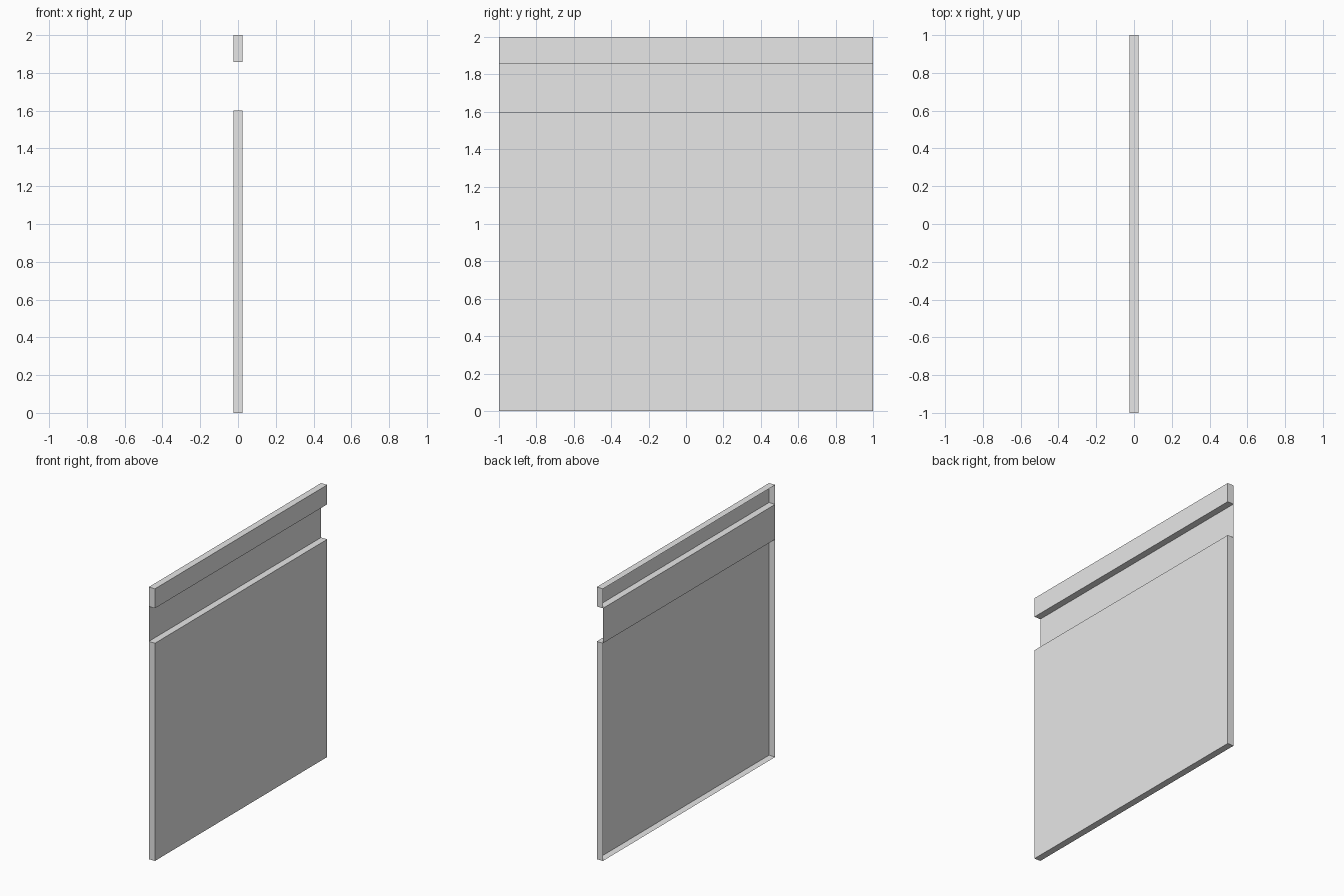
import bpy, bmesh
from mathutils import Matrix

if "Cube" in bpy.data.objects:
    bpy.data.objects.remove(bpy.data.objects["Cube"])

DEPTH = 0.05      # panel depth along x
WIDTH = 2.0       # panel width along y
LOW, HIGH, TOP = 1.6, 1.857, 2.0

grey = bpy.data.materials.new("light grey")
grey.diffuse_color = (0.8, 0.8, 0.8, 1)
grey.use_nodes = True
grey.node_tree.nodes["Principled BSDF"].inputs["Base Color"].default_value = grey.diffuse_color


def shell(name, z0, z1, keep):
    """Box spanning the panel between two heights, keeping only chosen faces."""
    bm = bmesh.new()
    bmesh.ops.create_cube(bm, size=1, matrix=Matrix.Translation((0, 0, (z0 + z1) / 2))
                          @ Matrix.Diagonal((DEPTH, WIDTH, z1 - z0, 1)))
    bm.normal_update()
    drop = [f for f in bm.faces if not keep(f.normal)]
    bmesh.ops.delete(bm, geom=drop, context='FACES')
    mesh = bpy.data.meshes.new(name)
    bm.to_mesh(mesh)
    bm.free()
    mesh.materials.append(grey)
    obj = bpy.data.objects.new(name, mesh)
    bpy.context.collection.objects.link(obj)
    return obj


def open_back(n):
    return n.x > -0.5


# Main panel and top rail: shallow trays, open at the back
shell("lower_panel", 0, LOW, open_back)
shell("top_rail", HIGH, TOP, open_back)

# Single-sheet recess joining them along the back edge, facing the front
recess = shell("recessed_strip", LOW, HIGH, lambda n: n.x < -0.5)
recess.data.flip_normals()
